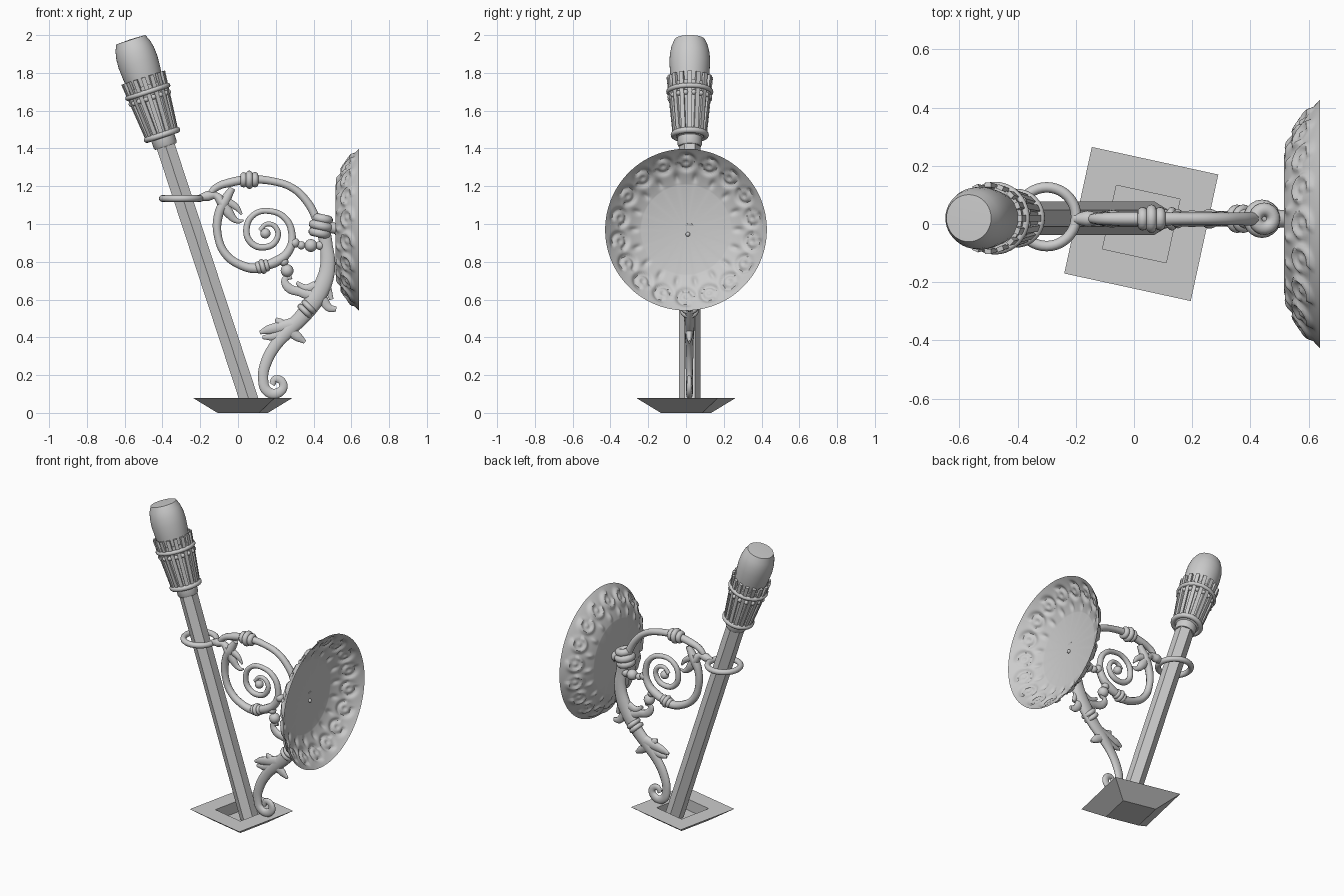
import bpy, bmesh
from math import sin, cos, pi, radians, exp, atan2, hypot
from mathutils import Matrix, Vector

AXIS = Matrix.Translation((0.055, 0.02, 0.08)) @ Matrix.Rotation(radians(-18.2), 4, 'Y')
YC = 0.018  # plane of the scrollwork


def finish(name, bm, angle=40):
    bmesh.ops.recalc_face_normals(bm, faces=bm.faces)
    me = bpy.data.meshes.new(name)
    bm.to_mesh(me)
    bm.free()
    ob = bpy.data.objects.new(name, me)
    bpy.context.collection.objects.link(ob)
    smooth(ob, angle)
    return ob


def smooth(ob, angle=40):
    bpy.ops.object.select_all(action='DESELECT')
    ob.select_set(True)
    bpy.context.view_layer.objects.active = ob
    if angle:
        bpy.ops.object.shade_smooth_by_angle(angle=radians(angle))


def lathe(name, profile, n, mat, angle=40):
    """Revolve (radius, height) points about local z."""
    bm = bmesh.new()
    vs = [bm.verts.new((r, 0, z)) for r, z in profile]
    es = [bm.edges.new(p) for p in zip(vs, vs[1:])]
    bmesh.ops.spin(bm, geom=vs + es, cent=(0, 0, 0), axis=(0, 0, 1), angle=2 * pi, steps=n)
    bmesh.ops.remove_doubles(bm, verts=bm.verts, dist=1e-4)
    bm.transform(mat)
    return finish(name, bm, angle)


def torus(name, R, r, mat, n=40):
    return lathe(name, [(R + r * cos(i * pi / 6), r * sin(i * pi / 6)) for i in range(13)], n, mat)


def tube(name, pts, flat=1.0):
    """Tapered tube through (x, z, radius) points, flattened across y."""
    cu = bpy.data.curves.new(name, 'CURVE')
    cu.dimensions = '3D'
    cu.bevel_depth, cu.bevel_resolution, cu.resolution_u = 1.0, 3, 6
    cu.use_fill_caps = True
    sp = cu.splines.new('BEZIER')
    sp.bezier_points.add(len(pts) - 1)
    for bp, (x, z, r) in zip(sp.bezier_points, pts):
        bp.co, bp.radius = (x, 0, z), r
        bp.handle_left_type = bp.handle_right_type = 'AUTO'
    ob = bpy.data.objects.new(name, cu)
    bpy.context.collection.objects.link(ob)
    ob.location.y, ob.scale.y = YC, flat
    smooth(ob, 0)
    bpy.ops.object.convert(target='MESH')
    smooth(bpy.context.object, 60)


def ball(name, x, z, r):
    bm = bmesh.new()
    bmesh.ops.create_uvsphere(bm, u_segments=20, v_segments=12, radius=r)
    bm.transform(Matrix.Translation((x, YC, z)))
    finish(name, bm)


def knot(name, x, z, tilt, R, r, offsets):
    """Stack of bead rings wrapped round a bar; tilt turns the bar from vertical."""
    m = Matrix.Translation((x, YC, z)) @ Matrix.Rotation(radians(tilt), 4, 'Y')
    for o, s in offsets:
        torus(name, R * s, r, m @ Matrix.Translation((0, 0, o)), 20)


# base: inverted frustum with a square recess
bm = bmesh.new()
loops = []
for half, z in [(0.112, 0), (0.2225, 0.08), (0.112, 0.08), (0.112, 0.006)]:
    loops.append([bm.verts.new((sx * half, sy * half, z)) for sx, sy in [(-1, -1), (1, -1), (1, 1), (-1, 1)]])
for a, b in zip(loops, loops[1:]):
    for i in range(4):
        j = (i + 1) % 4
        bm.faces.new((a[i], a[j], b[j], b[i]))
bm.faces.new(loops[0][::-1])
bm.faces.new(loops[-1])
bm.transform(Matrix.Translation((0.025, 0, 0)) @ Matrix.Rotation(radians(-12.3), 4, 'Z'))
finish("base", bm, 0)

# pole: six flat sides
lathe("pole", [(0, -0.05), (0.057, -0.05), (0.057, 1.45), (0, 1.45)], 6,
      AXIS @ Matrix.Rotation(radians(30), 4, 'Z'), 20)

# torch head: collar, cup, rings, bulb
lathe("cup_collar", [(0, 1.40), (0.058, 1.40), (0.064, 1.41), (0.064, 1.45), (0.08, 1.46), (0, 1.46)], 32, AXIS)
lathe("cup", [(0, 1.455), (0.08, 1.455), (0.108, 1.74), (0, 1.74)], 32, AXIS)
torus("cup_lower_ring", 0.085, 0.016, AXIS @ Matrix.Translation((0, 0, 1.465)))
torus("cup_upper_ring", 0.112, 0.013, AXIS @ Matrix.Translation((0, 0, 1.705)))
lathe("bulb", [(0.085, 1.68), (0.095, 1.74), (0.104, 1.81), (0.108, 1.87), (0.105, 1.92),
               (0.096, 1.96), (0.081, 1.995), (0, 1.998)], 40, AXIS)

# cup slats rising into crown teeth, with beads between them
bm = bmesh.new()
for k in range(16):
    turn = AXIS @ Matrix.Rotation(k * pi / 8, 4, 'Z')
    bmesh.ops.create_cube(bm, size=1, matrix=turn @ Matrix.Translation((0.099, 0, 1.63))
                          @ Matrix.Rotation(0.1, 4, 'Y') @ Matrix.Diagonal((0.016, 0.023, 0.31, 1)))
    bmesh.ops.create_uvsphere(bm, u_segments=10, v_segments=6, radius=0.014,
                              matrix=turn @ Matrix.Rotation(pi / 16, 4, 'Z') @ Matrix.Translation((0.106, 0, 1.67)))
finish("cup_slats", bm)

# ring round the pole and its link
torus("pole_ring", 0.101, 0.018, Matrix.Translation((-0.30, 0.025, 1.135)))
tube("ring_link", [(-0.205, 1.138, 0.017), (-0.16, 1.148, 0.028), (-0.12, 1.15, 0.02), (-0.08, 1.11, 0.03)])

# scrollwork
tube("upper_arc", [(-0.16, 1.14, 0.014), (-0.12, 1.19, 0.02), (-0.04, 1.22, 0.024), (0.06, 1.235, 0.024),
                   (0.18, 1.227, 0.021), (0.29, 1.19, 0.021), (0.36, 1.125, 0.022), (0.405, 1.05, 0.023),
                   (0.44, 0.96, 0.03)])
tube("lower_loop", [(-0.03, 1.19, 0.018), (-0.07, 1.12, 0.03), (-0.105, 1.04, 0.025), (-0.105, 0.93, 0.022),
                    (-0.065, 0.84, 0.023), (0.01, 0.785, 0.024), (0.10, 0.765, 0.027), (0.15, 0.78, 0.03)])
tube("inner_spiral", [(0.10, 0.77, 0.024), (0.20, 0.80, 0.028), (0.27, 0.86, 0.024), (0.285, 0.95, 0.02),
                      (0.25, 1.03, 0.018), (0.17, 1.068, 0.016), (0.085, 1.05, 0.016), (0.045, 0.975, 0.018),
                      (0.07, 0.90, 0.018), (0.14, 0.877, 0.018), (0.20, 0.91, 0.017), (0.205, 0.975, 0.015),
                      (0.155, 1.0, 0.013), (0.115, 0.965, 0.013)])
ball("spiral_eye", 0.145, 0.95, 0.027)
tube("loop_leaf", [(-0.09, 1.14, 0.03), (-0.05, 1.06, 0.028), (0.0, 1.015, 0.014), (0.03, 1.02, 0.005)], 0.8)
tube("loop_leaf_tip", [(-0.06, 1.12, 0.025), (-0.01, 1.09, 0.018), (0.02, 1.05, 0.006)], 0.8)
knot("arc_knot", 0.06, 1.234, 90, 0.028, 0.018, [(-0.03, 0.8), (0, 1.1), (0.03, 0.8)])
knot("loop_knot", 0.13, 0.775, 75, 0.024, 0.014, [(-0.022, 0.8), (0, 1.1), (0.022, 0.8)])
knot("dish_knot", 0.44, 0.99, 12, 0.042, 0.024, [(-0.038, 0.85), (0, 1), (0.038, 0.75)])
tube("dish_stem", [(0.43, 1.0, 0.035), (0.48, 0.985, 0.032), (0.52, 0.975, 0.03)])

# beads that tie the spiral to the arm
for x, z, r in [(0.386, 0.886, 0.034), (0.335, 0.887, 0.022), (0.30, 0.90, 0.026),
                (0.26, 0.753, 0.034), (0.243, 0.80, 0.024), (0.435, 0.886, 0.024)]:
    ball("bead", x, z, r)

# lower arm ending in a curl
tube("lower_arm", [(0.45, 0.98, 0.038), (0.468, 0.88, 0.036), (0.475, 0.78, 0.042), (0.45, 0.68, 0.048),
                   (0.40, 0.59, 0.05), (0.34, 0.51, 0.043), (0.27, 0.44, 0.04), (0.20, 0.36, 0.033),
                   (0.15, 0.27, 0.031), (0.133, 0.18, 0.028), (0.155, 0.115, 0.028), (0.21, 0.105, 0.027),
                   (0.24, 0.15, 0.023), (0.20, 0.18, 0.02), (0.18, 0.15, 0.016)], 0.65)
knot("arm_knot", 0.365, 0.55, 45, 0.034, 0.015, [(-0.015, 1), (0.015, 1)])

# leaves curling off the arm
leaves = [
    [(0.40, 0.62, 0.035), (0.33, 0.64, 0.025), (0.265, 0.665, 0.025), (0.25, 0.71, 0.018), (0.285, 0.72, 0.012)],
    [(0.41, 0.67, 0.03), (0.36, 0.66, 0.022), (0.31, 0.69, 0.01)],
    [(0.42, 0.66, 0.035), (0.45, 0.60, 0.028), (0.485, 0.555, 0.022), (0.52, 0.55, 0.014)],
    [(0.45, 0.72, 0.03), (0.475, 0.66, 0.02), (0.495, 0.60, 0.012)],
    [(0.30, 0.47, 0.04), (0.23, 0.455, 0.033), (0.16, 0.44, 0.025), (0.115, 0.425, 0.01)],
    [(0.26, 0.43, 0.035), (0.19, 0.405, 0.024), (0.13, 0.40, 0.01)],
    [(0.27, 0.45, 0.03), (0.215, 0.485, 0.02), (0.20, 0.50, 0.008)],
    [(0.27, 0.44, 0.035), (0.32, 0.40, 0.025), (0.355, 0.375, 0.01)],
]
for pts in leaves:
    tube("leaf", pts, 0.65)

# dish: thin sheet, flat centre and flared rim embossed with C-scrolls
N, M, CELLS = 256, 24, 18


def relief(u, th):
    a = ((th * CELLS / (2 * pi)) % 1) - 0.5
    p, q = a * 0.13, (u - 0.62) * 0.23
    d, ang = hypot(p, q), atan2(q, p)
    curl = exp(-((d - 0.043) / 0.013) ** 2) * (0.25 if abs(ang - 0.6) < 0.6 else 1)
    bud = exp(-(d / 0.014) ** 2)
    p2, q2 = (abs(a) - 0.5) * 0.1, (u - 0.2) * 0.23
    leaf = exp(-(p2 / 0.014) ** 2 - (q2 / 0.03) ** 2)
    return 0.015 * (curl + 0.7 * bud + 0.8 * leaf) * min(1, 8 * u, 8 * (1 - u))


bm = bmesh.new()
hub = bm.verts.new((0.525, 0, 0.97))
rings = []
for i in range(M + 1):
    u = i / M
    r = 0.235 + 0.193 * u
    x = 0.516 + 0.124 * (0.55 * u + 0.45 * u ** 2.2)
    ring = []
    for k in range(N):
        th = 2 * pi * k / N
        h = relief(u, th)
        rr = r + 0.55 * h
        ring.append(bm.verts.new((max(x - 0.8 * h, 0.505), rr * cos(th), 0.97 + rr * sin(th))))
    rings.append(ring)
for k in range(N):
    j = (k + 1) % N
    bm.faces.new((hub, rings[0][k], rings[0][j]))
    for a, b in zip(rings, rings[1:]):
        bm.faces.new((a[k], b[k], b[j], a[j]))
finish("dish", bm, 50)

# small stud in the middle of the dish
bm = bmesh.new()
bmesh.ops.create_uvsphere(bm, u_segments=12, v_segments=8, radius=0.012, matrix=Matrix.Translation((0.526, 0.01, 0.945)))
finish("dish_stud", bm)
